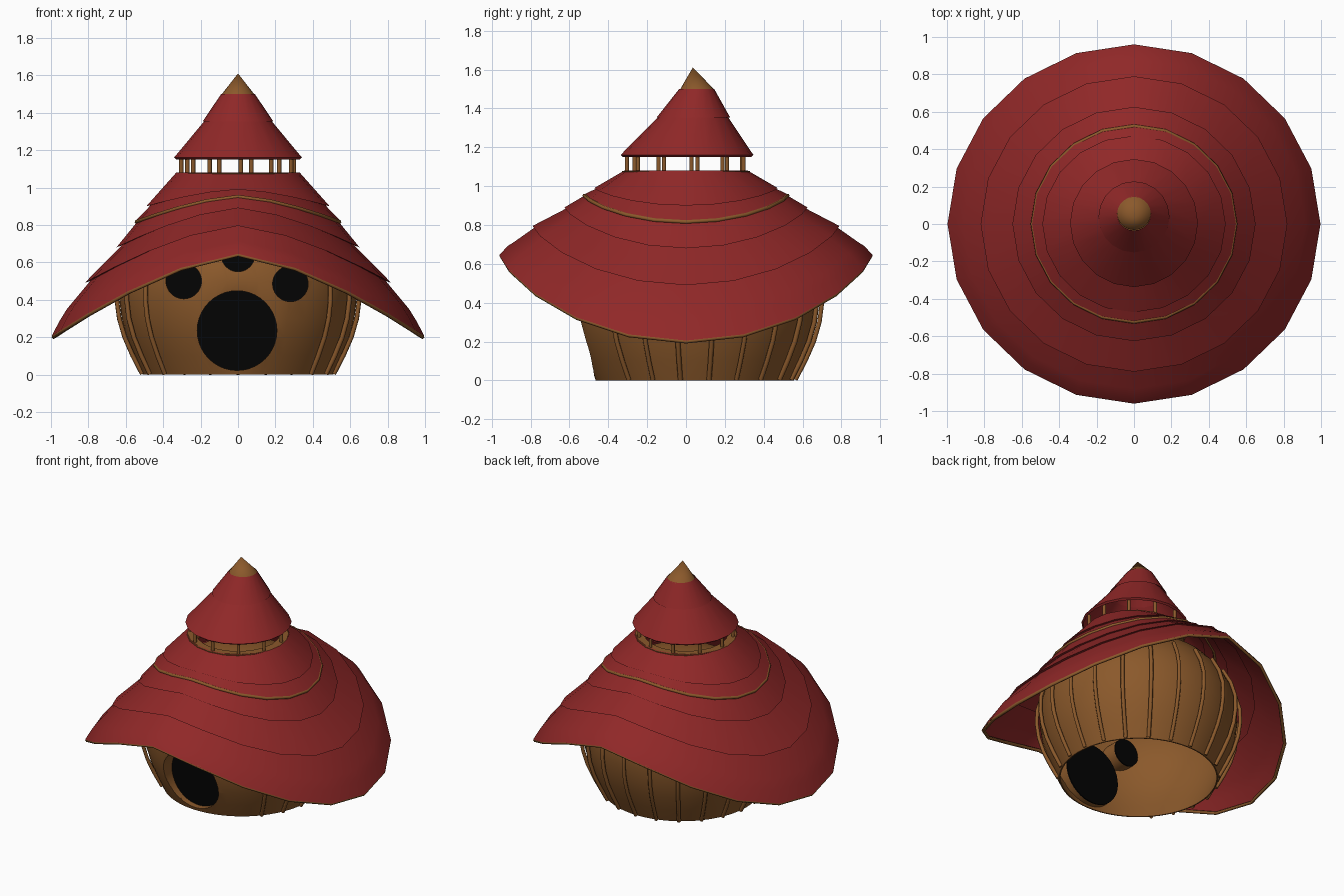
import bpy, math
from math import sin, cos, pi, radians, sqrt

if "Cube" in bpy.data.objects:
    bpy.data.objects.remove(bpy.data.objects["Cube"])


def mat(name, r, g, b):
    m = bpy.data.materials.new(name)
    m.diffuse_color = (r, g, b, 1)
    m.use_nodes = True
    m.node_tree.nodes["Principled BSDF"].inputs["Base Color"].default_value = m.diffuse_color
    return m


RED = mat("roof red", 0.28, 0.021, 0.021)
BROWN = mat("wood brown", 0.258, 0.1, 0.024)
BLACK = mat("opening black", 0.001, 0.001, 0.001)


def make(name, verts, faces, m, angle=35):
    me = bpy.data.meshes.new(name)
    me.from_pydata(verts, [], faces)
    me.materials.append(m)
    ob = bpy.data.objects.new(name, me)
    bpy.context.collection.objects.link(ob)
    bpy.ops.object.select_all(action='DESELECT')
    ob.select_set(True)
    bpy.context.view_layer.objects.active = ob
    bpy.ops.object.mode_set(mode='EDIT')
    bpy.ops.mesh.select_all(action='SELECT')
    bpy.ops.mesh.remove_doubles(threshold=0.0001)
    bpy.ops.mesh.normals_make_consistent(inside=False)
    bpy.ops.object.mode_set(mode='OBJECT')
    bpy.ops.object.shade_smooth_by_angle(angle=radians(angle))
    return ob


def lathe(name, count, point, segs, m, close=False):
    """Skin rings of points; point(i, angle) places one vertex."""
    verts = [point(i, pi / 2 + 2 * pi * s / segs) for i in range(count) for s in range(segs)]
    faces = []
    for i in range(count if close else count - 1):
        a, b = i * segs, (i + 1) % count * segs
        for s in range(segs):
            t = (s + 1) % segs
            faces.append((a + s, a + t, b + t, b + s))
    return make(name, verts, faces, m)


def tube(name, pts, radius, m, cyclic=False):
    cu = bpy.data.curves.new(name, 'CURVE')
    cu.dimensions = '3D'
    cu.bevel_depth = radius
    cu.bevel_resolution = 1
    cu.use_fill_caps = True
    sp = cu.splines.new('POLY')
    sp.points.add(len(pts) - 1)
    for p, q in zip(sp.points, pts):
        p.co = (*q, 1)
    sp.use_cyclic_u = cyclic
    cu.materials.append(m)
    ob = bpy.data.objects.new(name, cu)
    bpy.context.collection.objects.link(ob)
    return ob


# Saddle-shaped stepped roof: radius, height at the sides, height at front/back
SEG = 20
ROOF = [(.33, 1.08, 1.08), (.49, .90, .99), (.467, .905, .993), (.55, .82, .955),
        (.532, .825, .957), (.65, .68, .89), (.622, .69, .894), (.82, .49, .795),
        (.79, .50, .80), (.915, .35, .715), (.955, .285, .69), (.997, .205, .645)]


def roof_point(i, a, dr=0, dz=0):
    r, zs, zf = ROOF[i]
    r += dr
    w = abs(cos(a)) ** 1.5
    return (r * cos(a), r * sin(a) * .963, zf + (zs - zf) * w + dz)


lathe("roof", len(ROOF), roof_point, SEG, RED)

# Brown edging tucked under the rim and around the upper tier
for name, i, dr, dz, rad in (("roof_rim_trim", len(ROOF) - 1, -.011, -.004, .011),
                             ("roof_upper_trim", 3, -.008, -.004, .011)):
    tube(name, [roof_point(i, pi / 2 + 2 * pi * s / SEG, dr, dz) for s in range(SEG)], rad, BROWN, True)

# Lantern ring and posts under the little top roof
RING = [(.27, 1.04), (.325, 1.04), (.33, 1.078), (.27, 1.078)]
lathe("lantern_ring", 4, lambda i, a: (RING[i][0] * cos(a), RING[i][0] * sin(a), RING[i][1]),
      SEG, BROWN, True)
for k in range(11):
    a = 2 * pi * k / 11 - pi / 2 + .05
    x, y = .305 * cos(a), .305 * sin(a)
    tube("lantern_post", [(x, y, 1.05), (x, y, 1.17)], .012, BROWN)

# Leaning top roof: radius, height, y offset
CAP = [(.33, 1.15, .005), (.342, 1.16, .005), (.172, 1.365, .038), (.19, 1.352, .038), (.09, 1.5, .055)]
lathe("top_roof", len(CAP), lambda i, a: (CAP[i][0] * cos(a), CAP[i][2] + CAP[i][0] * sin(a), CAP[i][1]),
      SEG, RED)
TIP = [(0, 1.495, .058), (.09, 1.495, .058), (0, 1.61, .035)]
lathe("roof_tip", 3, lambda i, a: (TIP[i][0] * cos(a), TIP[i][2] + TIP[i][0] * sin(a), TIP[i][1]),
      SEG, BROWN)

# Round thin-walled body, open below, with a slightly flattened leaning front
BODY = [(.51, 0), (.555, .1), (.595, .2), (.622, .3), (.635, .4), (.635, .5), (.61, .6),
        (.56, .7), (.47, .8), (.33, .89), (.17, .94), (0, .955)]
CY, WALL, NB = .045, .008, 12


def radius_at(z):
    for (r0, z0), (r1, z1) in zip(BODY, BODY[1:]):
        if z <= z1:
            return r0 + (r1 - r0) * (z - z0) / (z1 - z0)
    return 0


def front_limit(z):
    return -.475 - .22 * z


def body_point(i, a):
    inner = i >= NB
    r, z = BODY[2 * NB - 1 - i] if inner else BODY[i]
    t = WALL if inner else 0
    r = max(r - t, 0)
    if z > .9:
        z -= t
    return (r * cos(a), max(CY + r * sin(a), front_limit(z) + t), z)


body = lathe("body", 2 * NB, body_point, 72, BROWN, True)

# Door and windows: round holes with a brown reveal and a dark plate set back inside
BACK = -.43


def disc(name, cx, cz, rad, y0, y1, m, hidden=False):
    bpy.ops.mesh.primitive_cylinder_add(vertices=40, radius=rad, depth=y1 - y0,
                                        location=(cx, (y0 + y1) / 2, cz), rotation=(pi / 2, 0, 0))
    ob = bpy.context.object
    ob.name = name
    ob.data.materials.append(m)
    ob.hide_render = hidden
    ob.hide_set(hidden)
    return ob


def opening(name, cx, cz, rad):
    cut = disc(name + "_cutter", cx, cz, rad, -.9, BACK + .02, BROWN, True)
    mod = body.modifiers.new(name, 'BOOLEAN')
    mod.operation, mod.solver, mod.object = 'DIFFERENCE', 'EXACT', cut
    disc(name, cx, cz, rad, BACK, BACK + .009, BLACK)

    def reveal(i, a):
        x, z = cx + rad * cos(a), cz + rad * sin(a)
        y = max(CY - sqrt(radius_at(z) ** 2 - x * x), front_limit(z)) + .003
        return (x, min(y, BACK) if i == 0 else BACK, z)
    lathe(name + "_reveal", 2, reveal, 40, BROWN)


opening("door", -.005, .235, .213)
opening("left_window", -.29, .5, .095)
opening("right_window", .28, .485, .095)
opening("upper_window", 0, .64, .09)

# Bent ribs around the sides and back, bowing slightly off the wall
for k in range(22):
    a = pi / 2 + 2 * pi * k / 22
    if sin(a) < -.74:
        continue
    pts = []
    for r, z in BODY[:8]:
        q = r + .008 + .012 * sin(pi * z / .7)
        pts.append((q * cos(a), CY + q * sin(a), max(z, .004)))
    tube("body_rib", pts, .013, BROWN)
